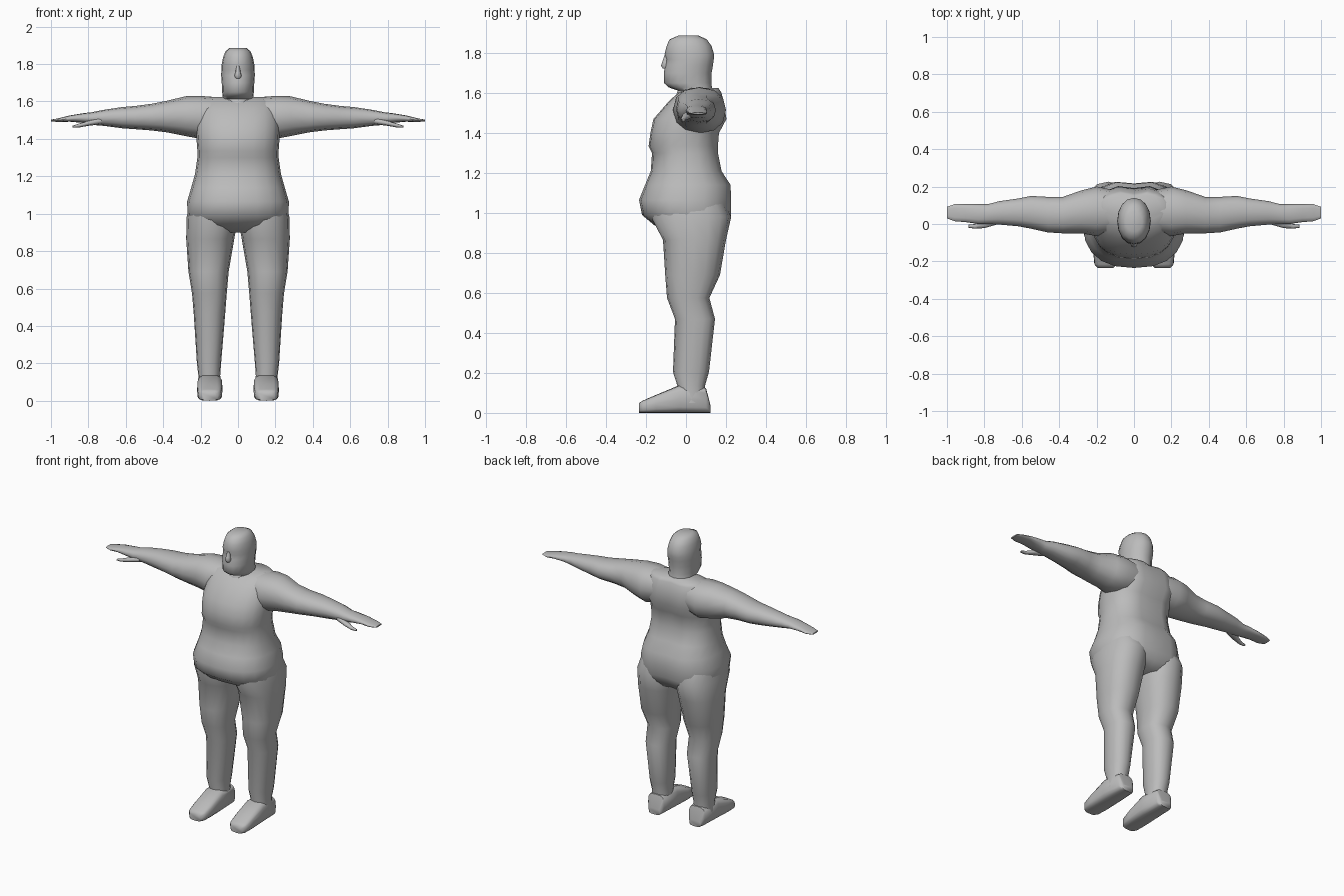
import bpy, bmesh, math

skin = bpy.data.materials.new("plain_grey")
skin.diffuse_color = (0.5, 0.5, 0.5, 1)


def loft(name, axis, rings, sides=16, power=2.3, side=1, groove=0.0):
    """Skin rounded sections (t, a0, a1, b0, b1) stacked along an axis.
    a, b are x, y for axis z; y, z for axis x; x, z for axis y."""
    bm = bmesh.new()
    loops = []
    for t, a0, a1, b0, b1 in rings:
        loop = []
        for i in range(sides):
            ang = 2 * math.pi * i / sides
            c, s = math.cos(ang), math.sin(ang)
            a = (a0 + a1) / 2 + (a1 - a0) / 2 * math.copysign(abs(c) ** (2 / power), c)
            b = (b0 + b1) / 2 + (b1 - b0) / 2 * math.copysign(abs(s) ** (2 / power), s)
            if s > 0.999:
                b -= groove  # spine furrow
            p = {"z": (a, b, t), "x": (t, a, b), "y": (a, t, b)}[axis]
            loop.append(bm.verts.new((p[0] * side, p[1], p[2])))
        loops.append(loop)
    for lo, hi in zip(loops, loops[1:]):
        for i in range(sides):
            j = (i + 1) % sides
            bm.faces.new((lo[i], lo[j], hi[j], hi[i]))
    bm.faces.new(loops[0])
    bm.faces.new(loops[-1])
    bmesh.ops.recalc_face_normals(bm, faces=bm.faces)
    for f in bm.faces:
        f.smooth = True
    for e in bm.edges:
        e.smooth = e.calc_face_angle(0) < math.radians(60)
    me = bpy.data.meshes.new(name)
    bm.to_mesh(me)
    bm.free()
    me.materials.append(skin)
    ob = bpy.data.objects.new(name, me)
    bpy.context.collection.objects.link(ob)
    return ob


def centred(rows):
    """(z, half width, front, back) rows to loft sections."""
    return [(z, -w, w, f, b) for z, w, f, b in rows]


# torso: hips, belly, chest, shoulders
loft("torso", "z", centred([
    (0.90, 0.16, -0.08, 0.17), (0.94, 0.25, -0.16, 0.21),
    (0.99, 0.27, -0.22, 0.235), (1.065, 0.272, -0.235, 0.235),
    (1.14, 0.25, -0.205, 0.232), (1.21, 0.23, -0.176, 0.185),
    (1.30, 0.217, -0.170, 0.167), (1.335, 0.217, -0.187, 0.167),
    (1.40, 0.222, -0.178, 0.172), (1.47, 0.225, -0.163, 0.21),
    (1.56, 0.22, -0.085, 0.195), (1.605, 0.20, -0.035, 0.18),
    (1.625, 0.17, 0.02, 0.165)]), sides=20, power=2.4, groove=0.018)

# head with neck
loft("head", "z", centred([
    (1.53, 0.09, -0.08, 0.13), (1.575, 0.082, -0.058, 0.132),
    (1.612, 0.08, -0.04, 0.132), (1.628, 0.082, -0.085, 0.13),
    (1.65, 0.085, -0.110, 0.127), (1.70, 0.087, -0.111, 0.128),
    (1.74, 0.09, -0.104, 0.135), (1.768, 0.089, -0.099, 0.139),
    (1.795, 0.088, -0.107, 0.14), (1.835, 0.08, -0.097, 0.128),
    (1.868, 0.067, -0.083, 0.105), (1.887, 0.045, -0.04, 0.065)]), power=2.1)

# nose
loft("nose", "z", centred([
    (1.722, 0.012, -0.116, -0.08), (1.738, 0.02, -0.125, -0.08),
    (1.755, 0.014, -0.119, -0.08), (1.79, 0.009, -0.107, -0.08)]), sides=8)

for side, label in ((1, "left"), (-1, "right")):
    # arm and mitten hand
    loft(label + "_arm", "x", [
        (0.05, -0.03, 0.17, 1.43, 1.618), (0.20, -0.065, 0.20, 1.40, 1.63),
        (0.28, -0.05, 0.18, 1.415, 1.628), (0.38, -0.05, 0.145, 1.435, 1.604),
        (0.46, -0.045, 0.145, 1.445, 1.588), (0.55, -0.025, 0.15, 1.452, 1.576),
        (0.62, -0.012, 0.136, 1.457, 1.57), (0.72, -0.003, 0.122, 1.47, 1.555),
        (0.78, 0.0, 0.106, 1.475, 1.543), (0.83, 0.0, 0.106, 1.486, 1.537),
        (0.90, 0.01, 0.106, 1.492, 1.525), (0.96, 0.015, 0.106, 1.490, 1.510),
        (1.0, 0.03, 0.092, 1.494, 1.503)], sides=12, side=side)

    # thumb
    loft(label + "_thumb", "x", [
        (0.73, -0.002, 0.05, 1.478, 1.515), (0.80, -0.022, 0.025, 1.470, 1.497),
        (0.85, -0.025, 0.0, 1.461, 1.482), (0.885, -0.020, -0.004, 1.460, 1.470)],
        sides=8, side=side)

    # leg
    loft(label + "_leg", "z", [
        (1.08, 0.03, 0.25, -0.15, 0.18), (0.98, 0.0, 0.275, -0.175, 0.226),
        (0.865, 0.02, 0.277, -0.115, 0.2), (0.69, 0.05, 0.265, -0.104, 0.17),
        (0.575, 0.06, 0.246, -0.095, 0.117), (0.47, 0.068, 0.237, -0.055, 0.145),
        (0.205, 0.09, 0.22, -0.065, 0.115), (0.135, 0.095, 0.212, -0.043, 0.095),
        (0.05, 0.09, 0.215, -0.05, 0.10)], side=side)

    # foot
    loft(label + "_foot", "y", [
        (0.122, 0.11, 0.19, 0.0, 0.04), (0.10, 0.092, 0.21, 0.0, 0.125),
        (-0.035, 0.083, 0.218, 0.0, 0.138), (-0.15, 0.084, 0.218, 0.0, 0.09),
        (-0.215, 0.092, 0.212, 0.0, 0.062), (-0.235, 0.11, 0.195, 0.0, 0.05)],
        sides=16, power=3.5, side=side)
